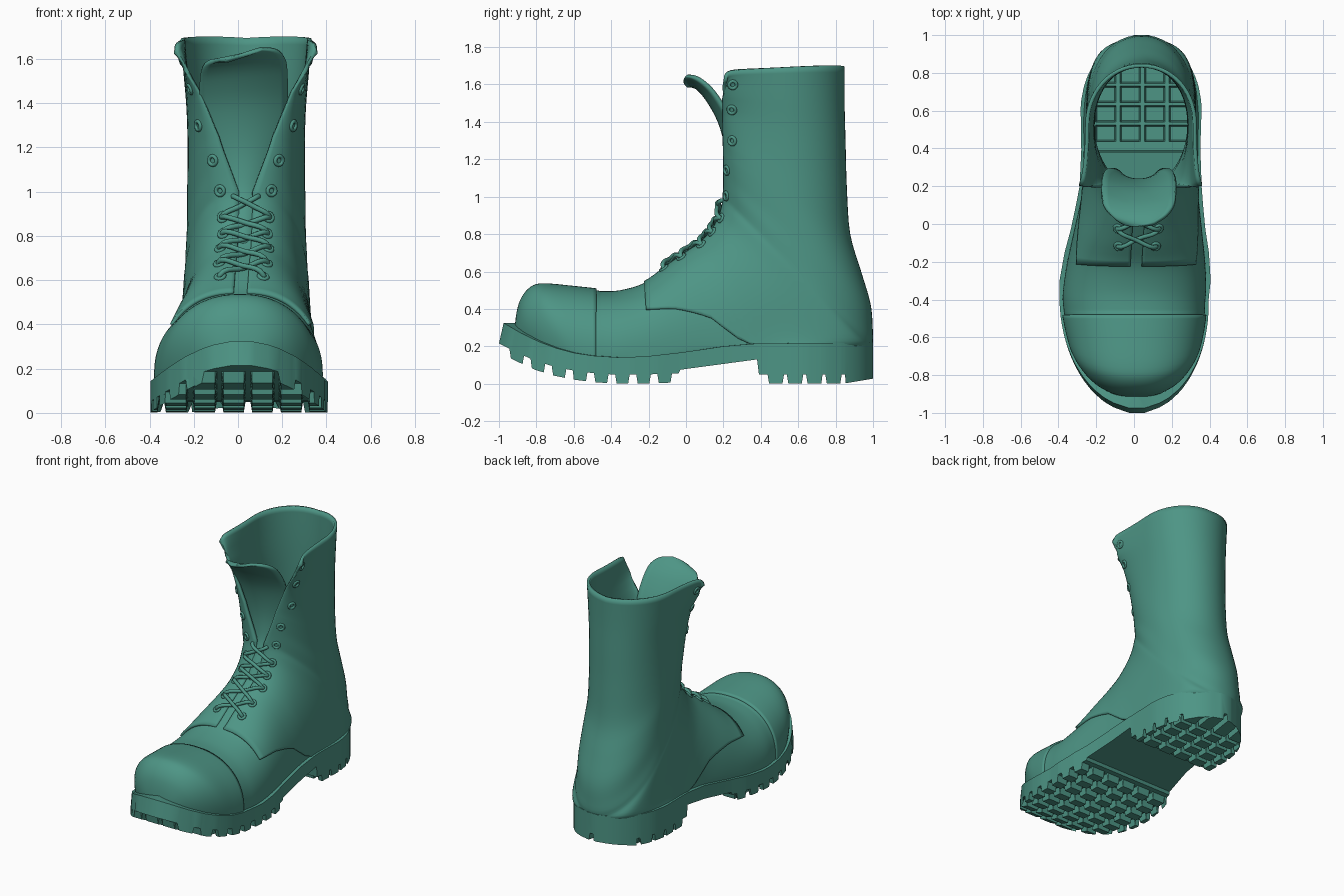
import bpy, bmesh, math
from mathutils import Vector

if "Cube" in bpy.data.objects:
    bpy.data.objects.remove(bpy.data.objects["Cube"])

mat = bpy.data.materials.new("teal_leather")
mat.diffuse_color = (0.075, 0.30, 0.235, 1)
mat.use_nodes = True
mat.node_tree.nodes["Principled BSDF"].inputs["Base Color"].default_value = mat.diffuse_color


def finish(obj, angle=35):
    obj.data.materials.append(mat)
    bpy.ops.object.select_all(action='DESELECT')
    obj.select_set(True)
    bpy.context.view_layer.objects.active = obj
    bpy.ops.object.shade_smooth_by_angle(angle=math.radians(angle))


def make(name, bm, thick=0, angle=35):
    bmesh.ops.remove_doubles(bm, verts=bm.verts, dist=0.0008)
    bmesh.ops.recalc_face_normals(bm, faces=bm.faces)
    me = bpy.data.meshes.new(name)
    bm.to_mesh(me)
    bm.free()
    obj = bpy.data.objects.new(name, me)
    bpy.context.collection.objects.link(obj)
    if thick:
        mod = obj.modifiers.new("thickness", 'SOLIDIFY')
        mod.thickness, mod.offset = thick, 0
    finish(obj, angle)


def skin(bm, rows):
    vs = [[bm.verts.new(p) for p in r] for r in rows]
    for a, b in zip(vs, vs[1:]):
        for i in range(len(a) - 1):
            bm.faces.new((a[i], a[i + 1], b[i + 1], b[i]))
    return vs


def lin(table, t):
    for (a, va), (b, vb) in zip(table, table[1:]):
        if t <= b:
            return va + (vb - va) * max(0, (t - a) / (b - a))
    return table[-1][1]


def spline(rows, t):
    i = min(int(t), len(rows) - 2)
    f = t - i
    p = [rows[min(max(j, 0), len(rows) - 1)] for j in range(i - 1, i + 3)]
    return [b + 0.5 * f * (c - a + f * (2 * a - 5 * b + 4 * c - d + f * (3 * (b - c) + d - a)))
            for a, b, c, d in zip(*p)]


def centre(y):
    return lin([(-1, .015), (-.4, 0), (.2, .035), (1, .04)], y)


def half_width(y, inset=0, toe=.6, heel=.4):
    """Outline of the foot: elliptical toe and heel joined by a waist."""
    t = max((-.4 - y) / toe, (y - .6) / heel, 0)
    waist = lin([(-.4, .395), (-.3, .4), (-.15, .382), (0, .35), (.2, .323), (.4, .315), (.6, .32)], y)
    return (waist - inset) * math.sqrt(max(0, 1 - t * t))


def welt_z(y):
    return lin([(-1, .325), (-.9, .27), (-.8, .225), (-.7, .19), (-.6, .165), (-.5, .15),
                (-.35, .14), (-.2, .148), (0, .17), (.2, .2), (.37, .215), (1, .22)], y)


# Foot sections fan around the toe: front y, front z, y where they meet the welt
FOOT = [(-.908, .28, -.908), (-.896, .38, -.88), (-.872, .455, -.82), (-.825, .51, -.74), (-.76, .527, -.64),
        (-.6, .513, -.56), (-.48, .5, -.48), (-.45, .495, -.45), (-.35, .5, -.35), (-.22, .54, -.2),
        (-.1, .625, 0), (0, .695, .2), (.08, .75, .4), (.14, .815, .6), (.18, .885, .8), (.2, .955, .93),
        (.205, 1, .985)]
# Leg sections: front z, back y, back z
LEG = [(1.06, .988, .3), (1.12, .976, .43), (1.18, .926, .6), (1.25, .868, .8), (1.35, .85, 1.05),
       (1.45, .843, 1.3), (1.55, .838, 1.5), (1.625, .838, 1.695)]
WIDTH = [(9, .365), (10, .335), (11, .305), (12, .29), (15, .275), (18, .26), (21, .255), (22, .26),
         (24, .285)]
WIDEST = [(9, .9), (11, .85), (13, .72), (15, .58), (18, .5), (24, .5)]
OPEN = [(16, .03), (18, .075), (20, .12), (22, .205), (23, .27), (24, .325)]

SECT = []
for i, (yf, zf, ye) in enumerate(FOOT):
    xe = half_width(ye, .022, .512, .386) if i < 16 else 0
    w = xe + .003 if i < 9 else lin(WIDTH, i)
    SECT.append((yf, zf, w, lin(WIDEST, i), xe, ye, welt_z(ye) - .012))
for i, (zf, ye, ze) in enumerate(LEG, 17):
    SECT.append((lin([(1.2, .208), (1.55, .2), (1.625, .212)], zf), zf, lin(WIDTH, i), .5, 0, ye, ze))


def surf(k, s, side, gap):
    """Point on the upper: section k, s from front (0) to end (1)."""
    yf, zf, w, m, xe, ye, ze = spline(SECT, k)
    xf = lin(OPEN, k) if gap else 0
    xe = 0 if k >= 16 else max(xe, 0)
    ym, zm = yf + (ye - yf) * m, zf + (ze - zf) * m
    e = lin([(15, .9), (20, .97)], k)
    if s < m:
        a = s / m * math.pi / 2
        u, v = math.sin(a) ** e, 1 - max(0, math.cos(a)) ** e
        x, y, z = xf + (w - xf) * u, yf + (ym - yf) * v, zf + (zm - zf) * v
    else:
        a = (s - m) / (1 - m) * math.pi / 2
        u, v = max(0, math.cos(a)) ** e, math.sin(a) ** e
        x, y, z = xe + (w - xe) * u, ym + (ye - ym) * v, zm + (ze - zm) * v
    # Rounded front corners of the collar
    z += max(0, k - 23) * .065 * (1 - math.exp(-s / .09)) * (1 - s)
    return Vector((centre(y) + side * x, y, z))


def upper(name, k0, k1, thick, gap=False, smax=lambda k: 1, n=28):
    bm = bmesh.new()
    steps = int((k1 - k0) * 4)
    ks = [k0 + (k1 - k0) * i / steps for i in range(steps + 1)]
    for side in (-1, 1):
        skin(bm, [[surf(k, smax(k) * j / n, side, gap) for j in range(n + 1)] for k in ks])
    make(name, bm, thick)


upper("toe_cap", 0, 6, .02)
upper("vamp", 5, 13, 0)
upper("shaft_and_quarters", 9, 24, .02, True,
      lambda k: lin([(9, .55), (10, .64), (11, .76), (12, 1), (13, 1)], k))

# Tongue, curling forward at the tip: y, z, half width
TONGUE = [(.10, .75, .06), (.205, .95, .1), (.23, 1.1, .14), (.22, 1.25, .18), (.18, 1.4, .195),
          (.115, 1.52, .195), (.06, 1.585, .185), (.015, 1.615, .145), (-.012, 1.618, .08)]
bm = bmesh.new()
rows = []
for i in range(33):
    y, z, w = spline(TONGUE, i / 4)
    cup = .06 - .045 * (i / 32) ** 3
    rows.append([(.025 + w * u / 6, y + cup * (u / 6) ** 2, z + .03 * u / 6 * i / 32) for u in range(-6, 7)])
skin(bm, rows)
make("tongue", bm, .02)

# Tread layout: underside height, raised blocks along y, grooves along x
BASE = [(-1, .215), (-.9, .165), (-.8, .12), (-.7, .09), (-.6, .07), (-.5, .057), (-.4, .05), (-.2, .05),
        (-.04, .055), (-.03, .075), (.38, .13), (.39, .05), (.85, .05), (1, .075)]
blocks_y = [(-.94 + .113 * i, -.87 + .113 * i) for i in range(8)]
blocks_y += [(.44 + .103 * i, .52 + .103 * i) for i in range(4)] + [(.85, 1.1)]
grooves_x = [(-.36 + .13 * i, -.33 + .13 * i) for i in range(6)]

ys = {y for y, _ in BASE} | {-.3, -.1, .1, .2, .3, .6}
for i in range(10):
    a = i / 10 * math.pi / 2
    ys |= {-.4 - .6 * math.cos(a), .6 + .4 * math.cos(a)}
for a, b in blocks_y:
    ys |= {a - .004, a + .004} | ({b - .004, b + .004} if b < 1 else set())
xs = sorted({-1, 1} | {e + d for g in grooves_x for e in g for d in (-.004, .004)})

# Sole: treaded underside, side wall and welt as one skin
bm = bmesh.new()
rows = []
for y in sorted(ys):
    h, c, base, top = max(.04, half_width(y)), centre(y), lin(BASE, y), welt_z(y)
    in_row = any(a < y < b for a, b in blocks_y)
    under = []
    for x in xs:
        cx = min(max(x, c - h), c + h)
        groove = cx == x and any(a < x < b for a, b in grooves_x)
        under.append((cx, y, max(0, base - .048) if in_row and not groove else base))
    hi = max(.01, h - .065)
    yi = y * .9 if y < 0 else y * .94
    yt = y + .025 * max(0, (-.6 - y) / .4)
    rows.append([(c - hi, yi, top), (c - h, yt, top)] + under + [(c + h, yt, top), (c + hi, yi, top)])
vs = skin(bm, rows)
for end in (vs[0], vs[-1]):
    bm.faces.new(end[1:-1])
    bm.faces.new((end[0], end[1], end[-2], end[-1]))
make("treaded_sole", bm, 0, 30)

# Lookup of leather surface point and normal from side offset, height and, on the flaps, depth
GRID = [(k / 8, s / 40, surf(k / 8, s / 40, 1, True)) for k in range(72, 193) for s in range(18)]


def on_leather(x, z, side):
    k, s, p = min(GRID, key=lambda g: (g[2].x - centre(g[2].y) - x) ** 2 + (g[2].z - z) ** 2
                  + (2 * (g[2].y - .25) ** 2 if z > 1.2 else 0))
    k, s = min(max(k, 9.2), 23.7), max(s, .02)
    p = surf(k, s, side, True)
    n = (surf(k + .1, s, side, True) - p).cross(surf(k, s + .02, side, True) - p).normalized()
    return p, (-n if n.x * side < 0 and z > 1.2 or n.y > 0 and z <= 1.2 else n)


# Eyelets: offset from centre line and height
LOWER = [(.10, .61), (.10, .67), (.10, .735), (.10, .805), (.105, .885)]
UPPER = [(.115, 1.0), (.143, 1.14), (.19, 1.30), (.25, 1.46), (.305, 1.59)]
for side in (-1, 1):
    for x, z in LOWER + UPPER:
        p, n = on_leather(x, z, side)
        bpy.ops.mesh.primitive_torus_add(major_segments=16, minor_segments=8, major_radius=.02,
                                         minor_radius=.009, location=p + n * .01,
                                         rotation=n.to_track_quat('Z', 'Y').to_euler())
        bpy.context.object.name = "eyelet"
        finish(bpy.context.object, 60)

# Laces crossing between opposite eyelets
ends = LOWER + [(.06, .975)]
for (x0, z0), (x1, z1) in zip(ends, ends[1:]):
    for side in (-1, 1):
        a, na = on_leather(x0, z0, side)
        b, nb = on_leather(x1, z1, -side)
        n = (na + nb).normalized()
        pts = [a - na * .01, a + na * .017, (a + b) / 2 + n * (.027 + .008 * side), b + nb * .017, b - nb * .01]
        cu = bpy.data.curves.new("lace", 'CURVE')
        cu.dimensions, cu.bevel_depth, cu.bevel_resolution = '3D', .012, 2
        cu.use_fill_caps = True
        sp = cu.splines.new('BEZIER')
        sp.bezier_points.add(len(pts) - 1)
        for bp, q in zip(sp.bezier_points, pts):
            bp.co = q
            bp.handle_left_type = bp.handle_right_type = 'AUTO'
        cu.resolution_u = 5
        cu.materials.append(mat)
        bpy.context.collection.objects.link(bpy.data.objects.new("lace", cu))
